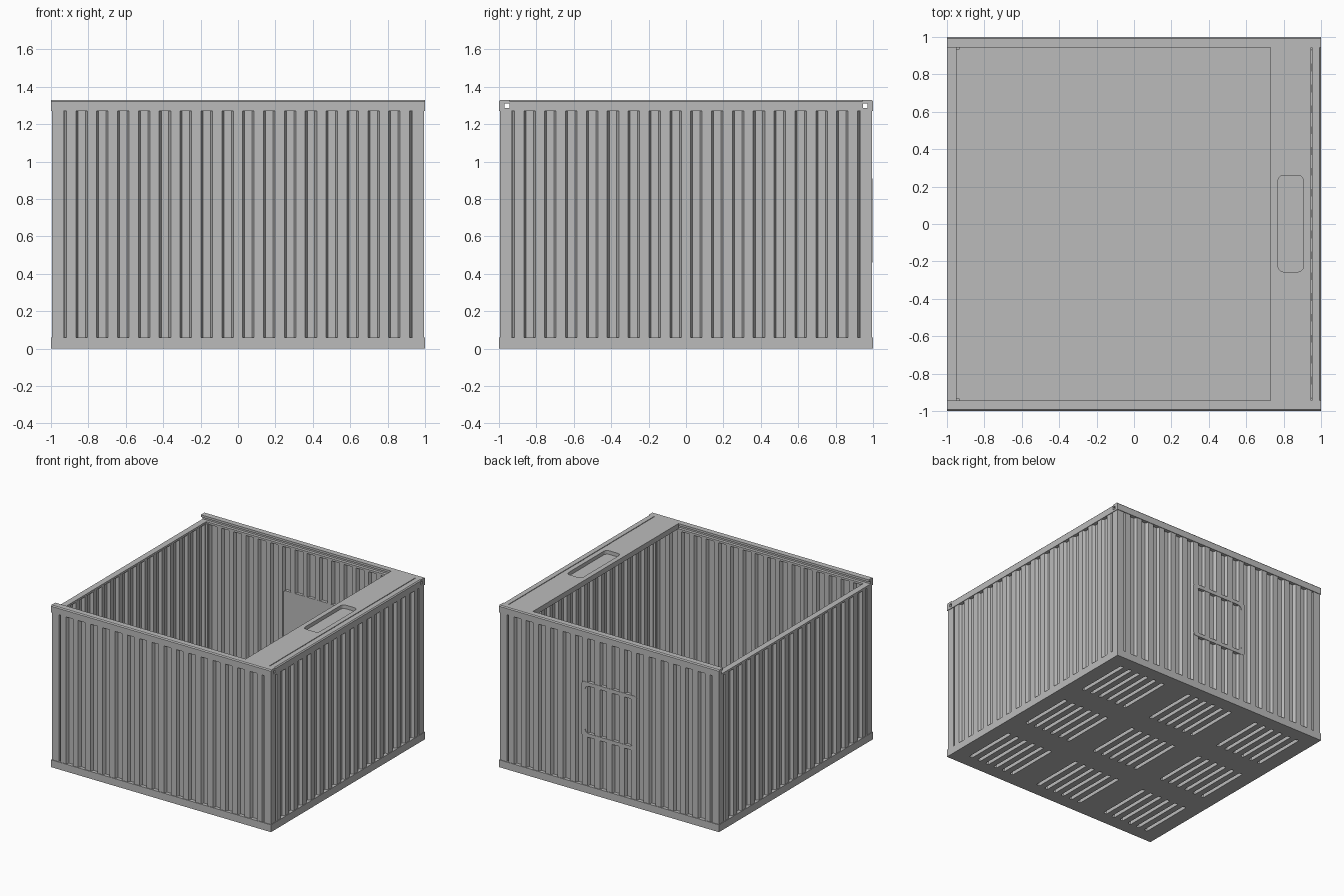
import bpy, bmesh, math
from mathutils import Matrix, Vector

cube = bpy.data.objects.get("Cube")
if cube:
    bpy.data.objects.remove(cube, do_unlink=True)

# Overall sizes
TOP, RIM_LOW, BASE = 1.33, 1.27, 0.06
OUT, INNER, FACE = 1.0, 0.945, 0.995
LID_LOW, LID_HIGH = 1.287, 1.312
PITCH, DEPTH, SHEET = 0.1115, 0.024, 0.022

grey = bpy.data.materials.new("crate_grey")
grey.use_nodes = True
COLOUR = (0.5, 0.5, 0.5, 1)
grey.diffuse_color = COLOUR
grey.node_tree.nodes["Principled BSDF"].inputs["Base Color"].default_value = COLOUR


def finish(name, bm):
    bmesh.ops.recalc_face_normals(bm, faces=bm.faces)
    mesh = bpy.data.meshes.new(name)
    bm.to_mesh(mesh)
    bm.free()
    mesh.materials.append(grey)
    obj = bpy.data.objects.new(name, mesh)
    bpy.context.collection.objects.link(obj)
    return obj


def add_prism(bm, points, offset):
    """Extrude a closed outline of 3D points along an offset."""
    face = bm.faces.new([bm.verts.new(p) for p in points])
    grown = bmesh.ops.extrude_face_region(bm, geom=[face], use_keep_orig=True)
    verts = [v for v in grown["geom"] if isinstance(v, bmesh.types.BMVert)]
    bmesh.ops.translate(bm, verts=verts, vec=offset)


def prism(name, points, offset):
    bm = bmesh.new()
    add_prism(bm, points, offset)
    return finish(name, bm)


def box(name, x0, x1, y0, y1, z0, z1):
    return prism(name, [(x0, y0, z0), (x1, y0, z0), (x1, y1, z0), (x0, y1, z0)],
                 (0, 0, z1 - z0))


def rounded(cx, cy, hw, hh, radius, steps=5):
    """Outline of a rounded rectangle in 2D."""
    points = []
    for i, (sx, sy) in enumerate([(1, 1), (-1, 1), (-1, -1), (1, -1)]):
        for k in range(steps + 1):
            a = (i + k / steps) * math.pi / 2
            points.append((cx + sx * (hw - radius) + radius * math.cos(a),
                           cy + sy * (hh - radius) + radius * math.sin(a)))
    return points


def cut(obj, cutter):
    """Subtract the cutter, keep the result and drop the cutter."""
    cutter.hide_render = True
    mod = obj.modifiers.new("recess", "BOOLEAN")
    mod.operation, mod.object, mod.solver = "DIFFERENCE", cutter, "EXACT"
    bpy.context.view_layer.update()
    graph = bpy.context.evaluated_depsgraph_get()
    obj.data = bpy.data.meshes.new_from_object(obj.evaluated_get(graph))
    obj.modifiers.clear()
    bpy.data.objects.remove(cutter, do_unlink=True)


# Corrugated sheet walls
def wall_outline():
    low, end = FACE - DEPTH, 0.945
    half_low, half_high = 0.02, 0.031
    pts = [(-end, low)]
    for k in range(-9, 9):
        c = (k + 0.5) * PITCH
        if k > -9:
            pts += [(c - half_high, FACE), (c - half_low, low)]
        if k < 8:
            pts += [(c + half_low, low), (c + half_high, FACE)]
    pts.append((end, low))
    return pts + [(u, d - SHEET) for u, d in reversed(pts)]


for name, turn in (("front", 0), ("right_side", 1), ("back", 2), ("left_side", 3)):
    rot = Matrix.Rotation(turn * math.pi / 2, 3, "Z")
    prism(name + "_corrugated_wall",
          [rot @ Vector((u, -d, BASE - 0.005)) for u, d in wall_outline()],
          (0, 0, RIM_LOW - BASE + 0.01))

# Corner posts
for sx in (-1, 1):
    for sy in (-1, 1):
        xs = sorted((sx * 0.932, sx * FACE))
        ys = sorted((sy * 0.932, sy * FACE))
        box("corner_post", *xs, *ys, BASE - 0.005, RIM_LOW + 0.005)

# Front and back rims with a slot for a sliding lid
profile = [(OUT, RIM_LOW), (OUT, TOP - 0.008), (OUT - 0.008, TOP), (INNER, TOP),
           (INNER, LID_HIGH), (INNER + 0.025, LID_HIGH), (INNER + 0.025, LID_LOW),
           (INNER, LID_LOW), (INNER, RIM_LOW)]
for name, s in (("front_rim", -1), ("back_rim", 1)):
    prism(name, [(-OUT, s * y, z) for y, z in profile], (2 * OUT, 0, 0))

# Low rim at the lid opening, tall rim at the closed end
box("opening_rim", -OUT, -0.95, -INNER, INNER, RIM_LOW, LID_LOW)
prism("closed_end_rim",
      [(0.951, -INNER, RIM_LOW), (OUT, -INNER, RIM_LOW), (OUT, -INNER, TOP - 0.008),
       (OUT - 0.008, -INNER, TOP), (0.951, -INNER, TOP)], (0, 2 * INNER, 0))

# Fixed top shelf with a rounded finger recess
shelf = box("top_shelf", 0.73, INNER, -INNER, INNER, LID_LOW, TOP)
cut(shelf, prism("shelf_cutter",
                 [(x, y, TOP - 0.03) for x, y in rounded(0.838, 0.002, 0.068, 0.258, 0.03)],
                 (0, 0, 0.1)))

# Recessed label panel on the back wall
panel = prism("label_panel",
              [(x, 0.948, z) for x, z in rounded(0, 0.685, 0.25, 0.225, 0.02)],
              (0, 0.05, 0))
cut(panel, prism("panel_cutter",
                 [(x, 0.972, z) for x, z in rounded(0, 0.685, 0.22, 0.195, 0.035)],
                 (0, 0.1, 0)))

# Floor with nine groups of slots underneath
floor = box("floor", -OUT, OUT, -OUT, OUT, 0, BASE)
bm = bmesh.new()
for gx in (-0.66, 0, 0.66):
    for gy in (-0.66, 0, 0.66):
        for k in range(6):
            cx = gx + (k - 2.5) * 0.08
            add_prism(bm, [(x, y, -0.05) for x, y in rounded(cx, gy, 0.015, 0.23, 0.012, 2)],
                      (0, 0, 0.08))
cut(floor, finish("floor_cutter", bm))
